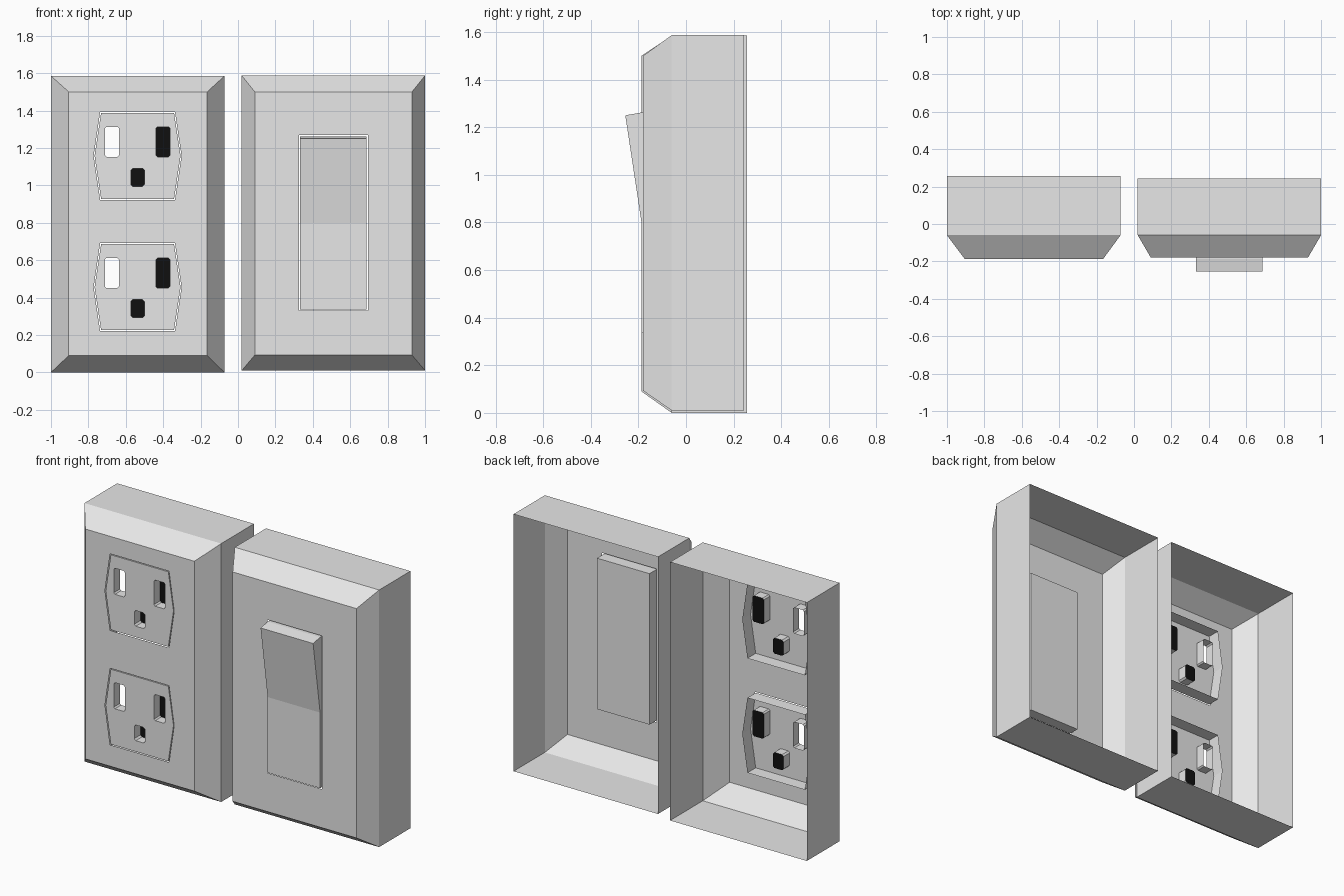
import bpy, bmesh
from mathutils import Vector

cube = bpy.data.objects.get("Cube")
if cube:
    bpy.data.objects.remove(cube)


def material(name, rgb):
    m = bpy.data.materials.new(name)
    m.use_nodes = True
    colour = (*rgb, 1)
    m.diffuse_color = colour
    m.node_tree.nodes["Principled BSDF"].inputs["Base Color"].default_value = colour
    return m


GREY = material("light grey plastic", (0.8, 0.8, 0.8))
BLACK = material("black contact", (0.005, 0.005, 0.005))


def rect(x0, x1, z0, z1, cut=0):
    """Rectangle loop in x, z, with optional clipped corners."""
    if not cut:
        return [(x0, z0), (x1, z0), (x1, z1), (x0, z1)]
    return [(x0 + cut, z0), (x1 - cut, z0), (x1, z0 + cut), (x1, z1 - cut),
            (x1 - cut, z1), (x0 + cut, z1), (x0, z1 - cut), (x0, z0 + cut)]


def hexagon(cx, cz, w, bulge, h):
    return [(cx - w, cz - h), (cx + w, cz - h), (cx + bulge, cz),
            (cx + w, cz + h), (cx - w, cz + h), (cx - bulge, cz)]


def ring(bm, loop, y):
    return [bm.verts.new((x, y, z)) for x, z in loop]


def wall(bm, loop_a, ya, loop_b, yb):
    a, b = ring(bm, loop_a, ya), ring(bm, loop_b, yb)
    for i in range(len(a)):
        j = (i + 1) % len(a)
        bm.faces.new((a[i], a[j], b[j], b[i]))


def panel(bm, outer, holes, y):
    """Flat sheet facing the front, with openings."""
    edges = []
    for loop in [outer] + holes:
        v = ring(bm, loop, y)
        edges += [bm.edges.new((v[i - 1], v[i])) for i in range(len(v))]
    bmesh.ops.triangle_fill(bm, edges=edges, use_beauty=True, use_dissolve=False,
                            normal=Vector((0, -1, 0)))


def finish(name, bm, mat):
    bmesh.ops.remove_doubles(bm, verts=bm.verts, dist=0.0005)
    bmesh.ops.recalc_face_normals(bm, faces=bm.faces)
    me = bpy.data.meshes.new(name)
    bm.to_mesh(me)
    bm.free()
    me.materials.append(mat)
    ob = bpy.data.objects.new(name, me)
    bpy.context.collection.objects.link(ob)
    return ob


def cover(name, outer, face, holes, back, shoulder, front):
    """Open-backed cover with bevelled front rim."""
    bm = bmesh.new()
    wall(bm, outer, back, outer, shoulder)
    wall(bm, outer, shoulder, face, front)
    panel(bm, face, holes, front)
    finish(name, bm, GREY)


# Outlet cover
CX, FRONT = -0.537, -0.187
CENTRES = {"upper": 1.158, "lower": 0.456}
cover("outlet_cover", rect(-1, -0.072, 0, 1.585), rect(-0.905, -0.165, 0.09, 1.5),
      [hexagon(CX, cz, 0.2, 0.235, 0.235) for cz in CENTRES.values()],
      0.257, -0.06, FRONT)

# Receptacles: face, rear-facing skirt and slot tubes
SLOT_DEPTH, SKIRT_DEPTH = 0.06, 0.08
for label, cz in CENTRES.items():
    neutral = rect(CX - 0.175, CX - 0.1, cz - 0.005, cz + 0.155, 0.008)
    hot = rect(CX + 0.098, CX + 0.173, cz - 0.005, cz + 0.155, 0.008)
    ground = rect(CX - 0.036, CX + 0.036, cz - 0.163, cz - 0.067, 0.01)
    edge = hexagon(CX, cz, 0.195, 0.23, 0.23)
    bm = bmesh.new()
    panel(bm, edge, [neutral, hot, ground], FRONT)
    wall(bm, edge, FRONT, edge, FRONT + SKIRT_DEPTH)
    for slot in (neutral, hot, ground):
        wall(bm, slot, FRONT, slot, FRONT + SLOT_DEPTH)
    finish(label + "_receptacle", bm, GREY)
    # Dark ends of the two closed slots
    for part, slot in (("hot", hot), ("ground", ground)):
        bm = bmesh.new()
        panel(bm, slot, [], FRONT + SLOT_DEPTH)
        finish(f"{label}_{part}_slot_end", bm, BLACK)

# Switch cover
cover("switch_cover", rect(0.02, 1, 0.01, 1.587), rect(0.09, 0.93, 0.093, 1.5),
      [rect(0.325, 0.695, 0.33, 1.27)], 0.243, -0.06, -0.18)

# Rocker: side profile in y, z drawn across its width
profile = [(-0.187, 0.336), (-0.187, 0.8), (-0.255, 1.25), (-0.187, 1.262),
           (-0.12, 1.262), (-0.12, 0.336)]
bm = bmesh.new()
sides = [[bm.verts.new((x, y, z)) for y, z in profile] for x in (0.332, 0.688)]
for side in sides:
    bm.faces.new(side)
for i in range(len(profile)):
    bm.faces.new((sides[0][i - 1], sides[0][i], sides[1][i], sides[1][i - 1]))
finish("rocker_switch", bm, GREY)
